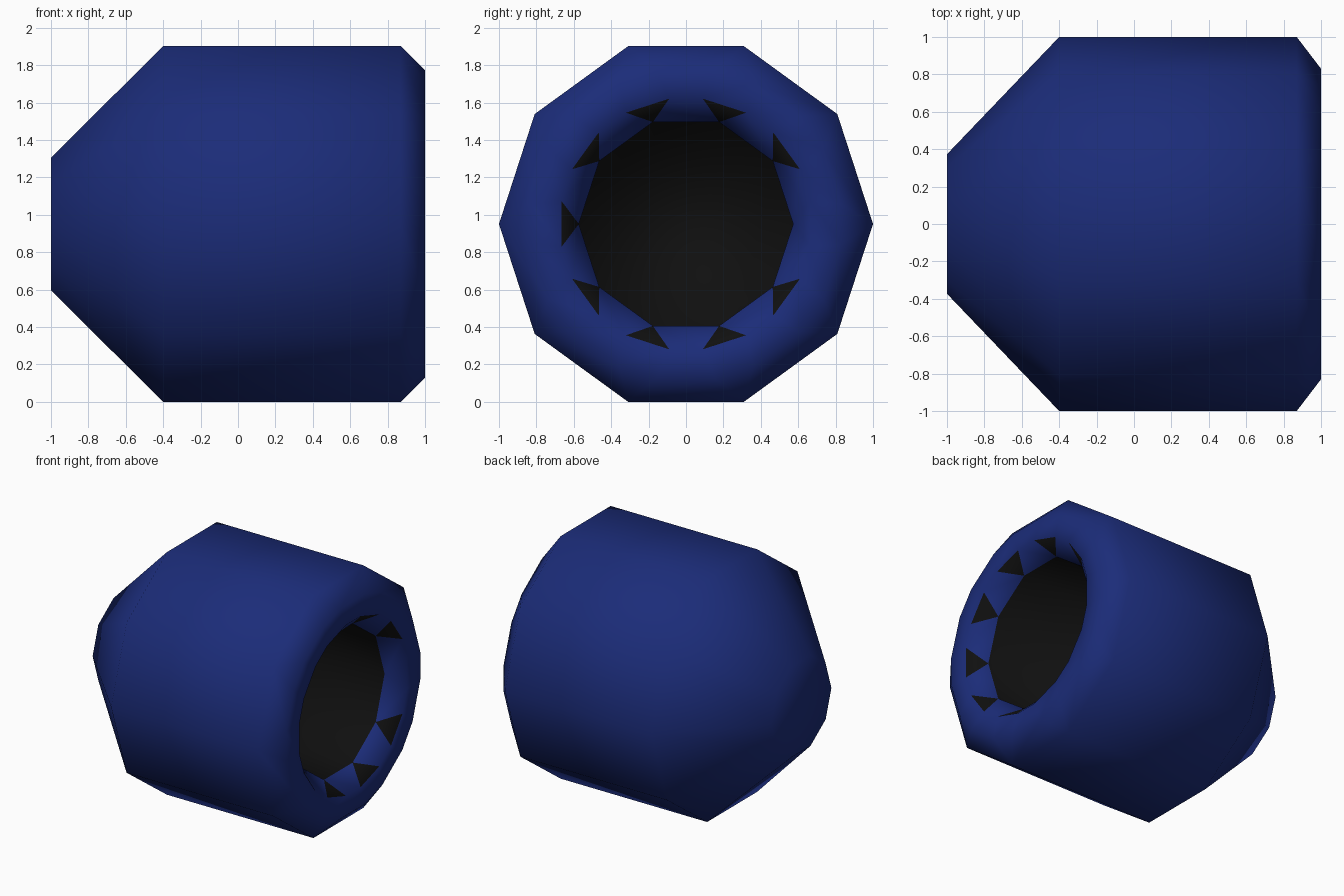
import bpy, bmesh
from math import sin, cos, pi, radians

if "Cube" in bpy.data.objects:
    bpy.data.objects.remove(bpy.data.objects["Cube"])

N = 10
CZ = cos(radians(18))      # axis height: lower flat rests on z = 0


def material(name, rgb):
    m = bpy.data.materials.new(name)
    m.diffuse_color = (*rgb, 1)
    m.use_nodes = True
    m.node_tree.nodes["Principled BSDF"].inputs["Base Color"].default_value = m.diffuse_color
    return m


bm = bmesh.new()


def vert(x, r, a):
    return bm.verts.new((x, r * cos(a), CZ + r * sin(a)))


def ring(x, r):
    return [vert(x, r, 2 * pi * k / N) for k in range(N)]


def split_ring(x, r, spread):
    # two points per corner, as left by a chamfer
    s = radians(spread)
    return [vert(x, r, 2 * pi * k / N + d) for k in range(N) for d in (-s, s)]


def face(verts, mat=0):
    f = bm.faces.new(verts)
    f.material_index = mat
    f.smooth = True
    return f


def bridge(a, b, mat=0):
    n = len(a)
    for k in range(n):
        j = (k + 1) % n
        face((a[k], a[j], b[j], b[k]), mat)


def chamfer(a, b, corner_mat):
    # corner triangles and side quads between a 10-ring and a 20-ring
    for k in range(N):
        face((a[k], b[2 * k], b[2 * k + 1]), corner_mat(k))
        j = (k + 1) % N
        face((a[k], b[2 * k + 1], b[2 * j], a[j]))


# Outer shell
back = ring(-1.0, 0.373)
shoulder = ring(-0.4, 1.0)
front = ring(0.87, 1.0)
face(back)
bridge(back, shoulder)
bridge(shoulder, front)

# Chamfered rim
rim_out = split_ring(1.0, 0.837, 7.4)
rim_in = split_ring(1.0, 0.676, 10.35)
mouth = ring(0.87, 0.573)
chamfer(front, rim_out, lambda k: 0)
bridge(rim_out, rim_in)
chamfer(mouth, rim_in, lambda k: 1 if k else 0)

# Dark recess
floor = ring(0.2, 0.573)
bridge(mouth, floor, 1)
face(floor, 1)

bmesh.ops.recalc_face_normals(bm, faces=bm.faces[:])
mesh = bpy.data.meshes.new("nozzle_housing")
bm.to_mesh(mesh)
bm.free()
mesh.materials.append(material("blue_shell", (0.011, 0.025, 0.19)))
mesh.materials.append(material("dark_recess", (0.005, 0.005, 0.005)))
obj = bpy.data.objects.new("nozzle_housing", mesh)
bpy.context.collection.objects.link(obj)
